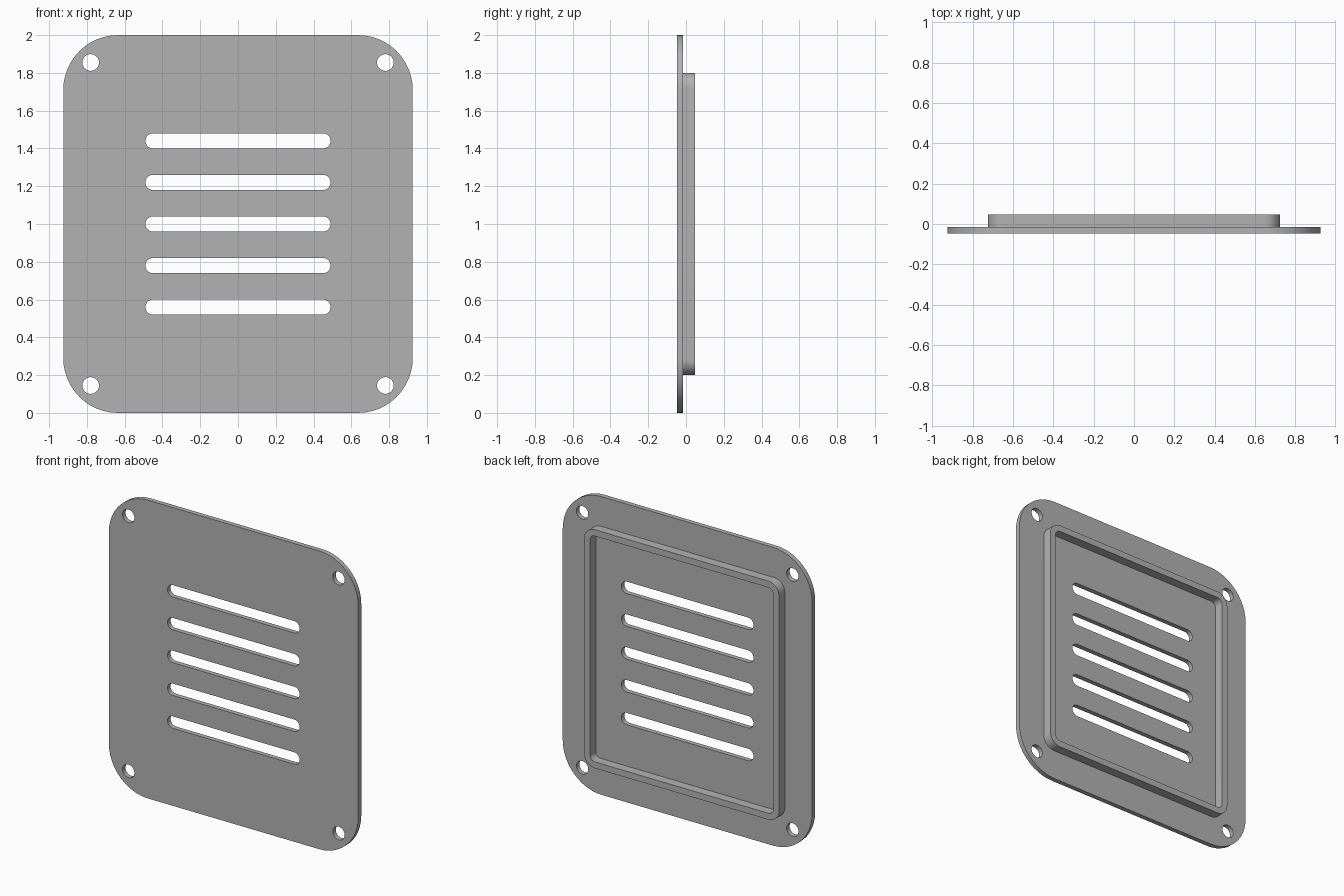
import bpy, bmesh
from math import radians, pi, sin, cos
from mathutils import Matrix

if "Cube" in bpy.data.objects:
    bpy.data.objects.remove(bpy.data.objects["Cube"], do_unlink=True)

# Single painted metal colour
grey = bpy.data.materials.new("plain grey")
grey.use_nodes = True
colour = (0.45, 0.45, 0.45, 1)
grey.diffuse_color = colour
grey.node_tree.nodes["Principled BSDF"].inputs["Base Color"].default_value = colour


def outline(cx, cz, half_w, half_h, radius, steps=12):
    """Closed rounded rectangle; also gives slots and circles."""
    points = []
    for i, (sx, sz) in enumerate([(1, 1), (-1, 1), (-1, -1), (1, -1)]):
        for k in range(steps + 1):
            a = (i + k / steps) * pi / 2
            p = (cx + sx * (half_w - radius) + radius * cos(a),
                 cz + sz * (half_h - radius) + radius * sin(a))
            if not any(abs(p[0] - q[0]) + abs(p[1] - q[1]) < 1e-5 for q in points):
                points.append(p)
    return points


def extruded_part(name, outlines, y_front, y_back):
    """Fill the first outline, pierced by the others, and give it depth."""
    curve = bpy.data.curves.new(name + "_profile", "CURVE")
    curve.dimensions = "2D"
    curve.fill_mode = "BOTH"
    curve.extrude = (y_back - y_front) / 2
    for points in outlines:
        spline = curve.splines.new("POLY")
        spline.points.add(len(points) - 1)
        for point, (x, z) in zip(spline.points, points):
            point.co = (x, z, 0, 1)
        spline.use_cyclic_u = True
    helper = bpy.data.objects.new(name + "_profile", curve)
    mesh = bpy.data.meshes.new_from_object(helper)
    bpy.data.objects.remove(helper)
    bpy.data.curves.remove(curve)

    # Stand the part upright, weld it and merge its flat faces
    bm = bmesh.new()
    bm.from_mesh(mesh)
    bm.transform(Matrix.Translation((0, (y_front + y_back) / 2, 0))
                 @ Matrix.Rotation(radians(90), 4, "X"))
    bmesh.ops.remove_doubles(bm, verts=bm.verts, dist=1e-5)
    bmesh.ops.recalc_face_normals(bm, faces=bm.faces)
    bm.to_mesh(mesh)
    bm.free()
    mesh.name = name
    mesh.materials.clear()
    mesh.materials.append(grey)
    mesh.shade_smooth()
    mesh.set_sharp_from_angle(angle=radians(30))
    part = bpy.data.objects.new(name, mesh)
    bpy.context.collection.objects.link(part)
    return part


# Cover plate with five vent slots and four corner screw holes
slots = [outline(0, 1 + 0.22 * i, 0.49, 0.04, 0.04) for i in range(-2, 3)]
holes = [outline(sx * 0.78, 1 + sz * 0.855, 0.044, 0.044, 0.044)
         for sx in (-1, 1) for sz in (-1, 1)]
plate = outline(0, 1, 0.925, 1, 0.29)
extruded_part("vent_plate", [plate] + slots + holes, -0.047, -0.015)

# Raised rim on the back
extruded_part("back_rim",
              [outline(0, 1, 0.723, 0.8, 0.08), outline(0, 1, 0.68, 0.757, 0.037)],
              -0.017, 0.047)
